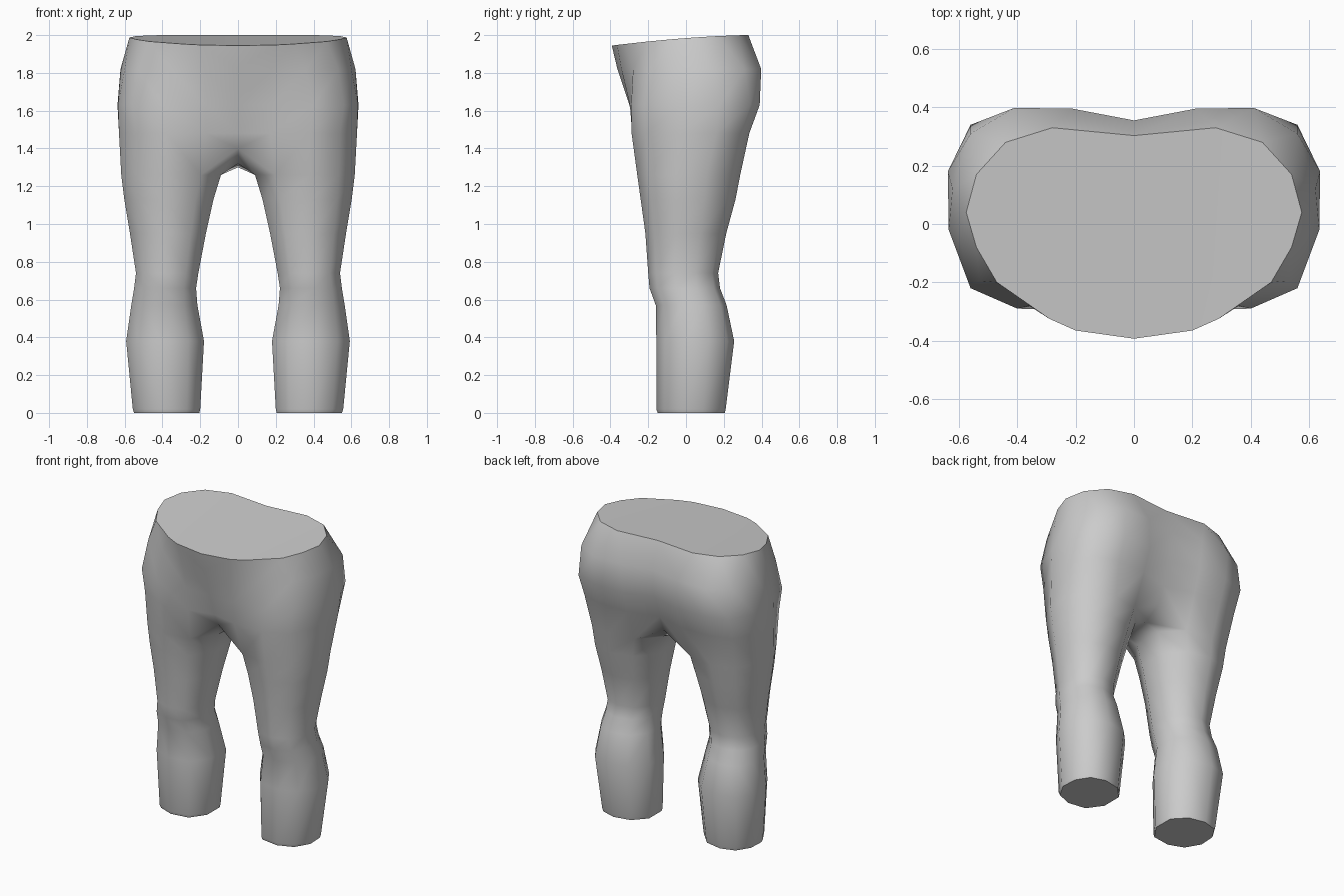
import bpy, bmesh, math

cube = bpy.data.objects.get("Cube")
if cube:
    bpy.data.objects.remove(cube, do_unlink=True)

grey = bpy.data.materials.new("plain grey")
grey.use_nodes = True
COLOUR = (0.6, 0.6, 0.6, 1)
grey.diffuse_color = COLOUR
for node in grey.node_tree.nodes:
    if node.type == 'BSDF_PRINCIPLED':
        node.inputs["Base Color"].default_value = COLOUR

# Leg cross-section: points 0-7 run front, outside, back; 8-9 face the other leg
SECTION = [(-.6, -.9), (.1, -1), (.68, -.78), (1, -.25), (.97, .35),
           (.66, .83), (.1, 1), (-.55, .87), (-1, .4), (-1, -.35)]

# Leg rings: height, inner x, outer x, front y, back y
LEG = [(0, .205, .55, -.15, .205), (.02, .20, .557, -.157, .21),
       (.38, .18, .592, -.157, .255), (.57, .215, .565, -.16, .215),
       (.66, .222, .55, -.193, .18), (.74, .21, .54, -.20, .17),
       (.95, .17, .572, -.215, .213), (1.13, .13, .602, -.24, .262),
       (1.26, .09, .618, -.258, .287)]

# Pelvis half rings from front centre, round the side, to back centre
HIPS = [
    (1.48, [(0, -.25), (.17, -.285), (.38, -.288), (.54, -.215), (.63, -.03),
            (.628, .16), (.55, .29), (.4, .335), (.2, .335), (0, .28)]),
    (1.63, [(0, -.30), (.17, -.297), (.4, -.29), (.56, -.22), (.635, -.02),
            (.638, .18), (.56, .34), (.4, .39), (.2, .388), (0, .335)]),
    (1.82, [(0, -.363), (.18, -.342), (.36, -.28), (.53, -.195), (.60, -.04),
            (.622, .12), (.56, .31), (.41, .398), (.21, .395), (0, .355)]),
]
RIM = [(0, -.393), (.2, -.365), (.29, -.325), (.47, -.2), (.54, -.08),
       (.575, .04), (.54, .17), (.44, .28), (.28, .33), (0, .303)]

# Centre line under the crotch, front to back: y, z
CROTCH = [(-.21, 1.40), (-.07, 1.32), (.11, 1.30), (.235, 1.37)]


def rim_height(y):
    return 2 - .055 * (max(0, .33 - y) / .72) ** 1.6


bm = bmesh.new()

# Leg tube
legs = []
for z, xi, xo, yf, yb in LEG:
    cx, hx, cy, hy = (xi + xo) / 2, (xo - xi) / 2, (yf + yb) / 2, (yb - yf) / 2
    legs.append([bm.verts.new((cx + u * hx, cy + v * hy, z)) for u, v in SECTION])
for low, high in zip(legs, legs[1:]):
    for i in range(10):
        j = (i + 1) % 10
        bm.faces.new((low[i], low[j], high[j], high[i]))
bm.faces.new(legs[0][::-1])

# Crotch bridge from the inner side of the leg to the centre line
top = legs[-1]
centre = [bm.verts.new((0, y, z)) for y, z in CROTCH]
inner = [top[0], top[9], top[8], top[7]]
for i in range(3):
    bm.faces.new((inner[i + 1], inner[i], centre[i], centre[i + 1]))

# Pelvis, starting from the outer side of the leg
rings = [[centre[0]] + top[:8] + [centre[3]]]
for z, points in HIPS:
    rings.append([bm.verts.new((x, y, z)) for x, y in points])
rings.append([bm.verts.new((x, y, rim_height(y))) for x, y in RIM])
for low, high in zip(rings, rings[1:]):
    for i in range(9):
        bm.faces.new((low[i], low[i + 1], high[i + 1], high[i]))

# Waist cap, split into strips running front to back
rim = rings[-1]
for i in range(4):
    loop = [rim[i], rim[i + 1], rim[8 - i], rim[9 - i]]
    bm.faces.new(loop)

# Mirror the half and weld it along the centre
geom = bm.verts[:] + bm.edges[:] + bm.faces[:]
bmesh.ops.mirror(bm, geom=geom, axis='X', merge_dist=.0005)
bmesh.ops.remove_doubles(bm, verts=bm.verts[:], dist=.0005)
bmesh.ops.recalc_face_normals(bm, faces=bm.faces[:])

mesh = bpy.data.meshes.new("trousers")
bm.to_mesh(mesh)
bm.free()
mesh.materials.append(grey)
trousers = bpy.data.objects.new("trousers", mesh)
bpy.context.collection.objects.link(trousers)

# Smooth cloth with sharp waist and hems
for other in bpy.context.selected_objects:
    other.select_set(False)
bpy.context.view_layer.objects.active = trousers
trousers.select_set(True)
bpy.ops.object.shade_smooth_by_angle(angle=math.radians(58))
